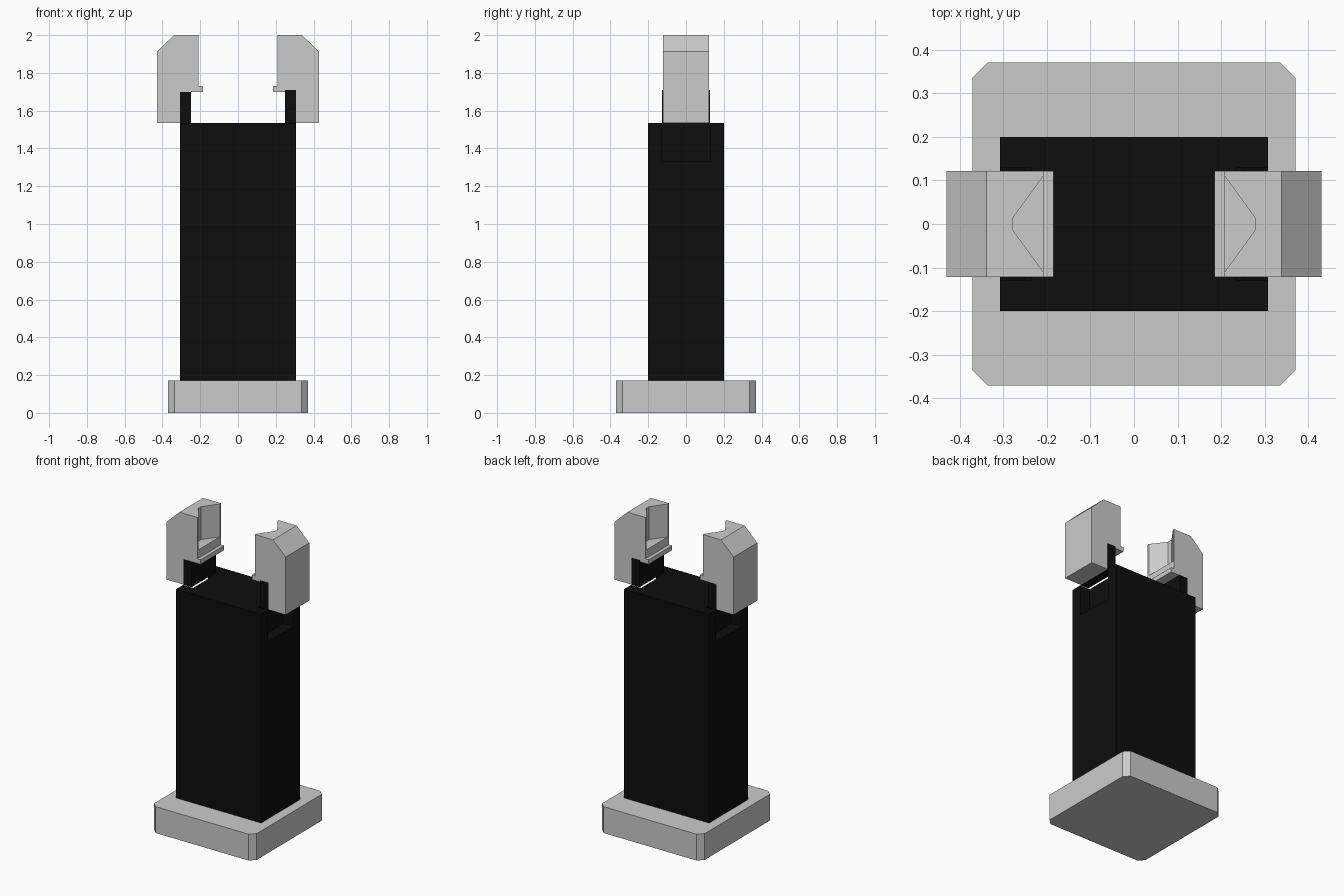
import bpy, bmesh

if "Cube" in bpy.data.objects:
    bpy.data.objects.remove(bpy.data.objects["Cube"])

black = bpy.data.materials.new("black_plastic")
black.diffuse_color = (0.004, 0.004, 0.004, 1)
black.use_nodes = True
black.node_tree.nodes["Principled BSDF"].inputs["Base Color"].default_value = black.diffuse_color


def prism(name, pts, lo, hi, axis="z", mat=None):
    """Extrude a 2D outline from lo to hi; axis y uses (x, z) points, axis z uses (x, y)."""
    bm = bmesh.new()
    place = (lambda a, b, t: (a, t, b)) if axis == "y" else (lambda a, b, t: (a, b, t))
    face = bm.faces.new([bm.verts.new(place(a, b, lo)) for a, b in pts])
    ext = bmesh.ops.extrude_face_region(bm, geom=[face])
    verts = [v for v in ext["geom"] if isinstance(v, bmesh.types.BMVert)]
    shift = (0, hi - lo, 0) if axis == "y" else (0, 0, hi - lo)
    bmesh.ops.translate(bm, vec=shift, verts=verts)
    bmesh.ops.recalc_face_normals(bm, faces=bm.faces)
    me = bpy.data.meshes.new(name)
    bm.to_mesh(me)
    bm.free()
    if mat:
        me.materials.append(mat)
    ob = bpy.data.objects.new(name, me)
    bpy.context.collection.objects.link(ob)
    return ob


def rect(x0, x1, y0, y1):
    return [(x0, y0), (x1, y0), (x1, y1), (x0, y1)]


def cut(ob, cutter):
    m = ob.modifiers.new("cut", "BOOLEAN")
    m.operation = "DIFFERENCE"
    m.solver = "EXACT"
    m.object = cutter
    cutter.hide_render = True
    cutter.hide_viewport = True


# Base plate with chamfered corners
a, b = 0.37, 0.336
prism("base_plate", [(-b, -a), (b, -a), (a, -b), (a, b), (b, a), (-b, a), (-a, b), (-a, -b)], 0, 0.172)

# Tall housing
body = prism("housing", rect(-0.307, 0.307, -0.2, 0.2), 0.172, 1.535, mat=black)

for side, s, tab_top in (("left", -1, 1.70), ("right", 1, 1.71)):
    # Guide slot in the upper side of the housing
    slot = prism(side + "_slot_cutter", rect(*sorted((s * 0.235, s * 0.4)), -0.128, 0.128), 1.33, 1.7)
    cut(body, slot)

    # Sliding carrier tab
    prism(side + "_carrier_tab", rect(*sorted((s * 0.248, s * 0.307)), -0.126, 0.126), 1.535, tab_top, mat=black)

    # Jaw with outer chamfer and inner lip
    outline = [(0.307, 1.535), (0.43, 1.535), (0.43, 1.912), (0.338, 2.0), (0.208, 2.0),
               (0.208, 1.73), (0.185, 1.73), (0.185, 1.70), (0.307, 1.70)]
    jaw = prism(side + "_jaw", [(s * x, z) for x, z in outline], -0.122, 0.122, "y")

    # V-shaped gripping notch
    notch = [(0.15, -0.11), (0.208, -0.11), (0.277, -0.015), (0.277, 0.015), (0.208, 0.11), (0.15, 0.11)]
    cut(jaw, prism(side + "_notch_cutter", [(s * x, y) for x, y in notch], 1.785, 2.1))
